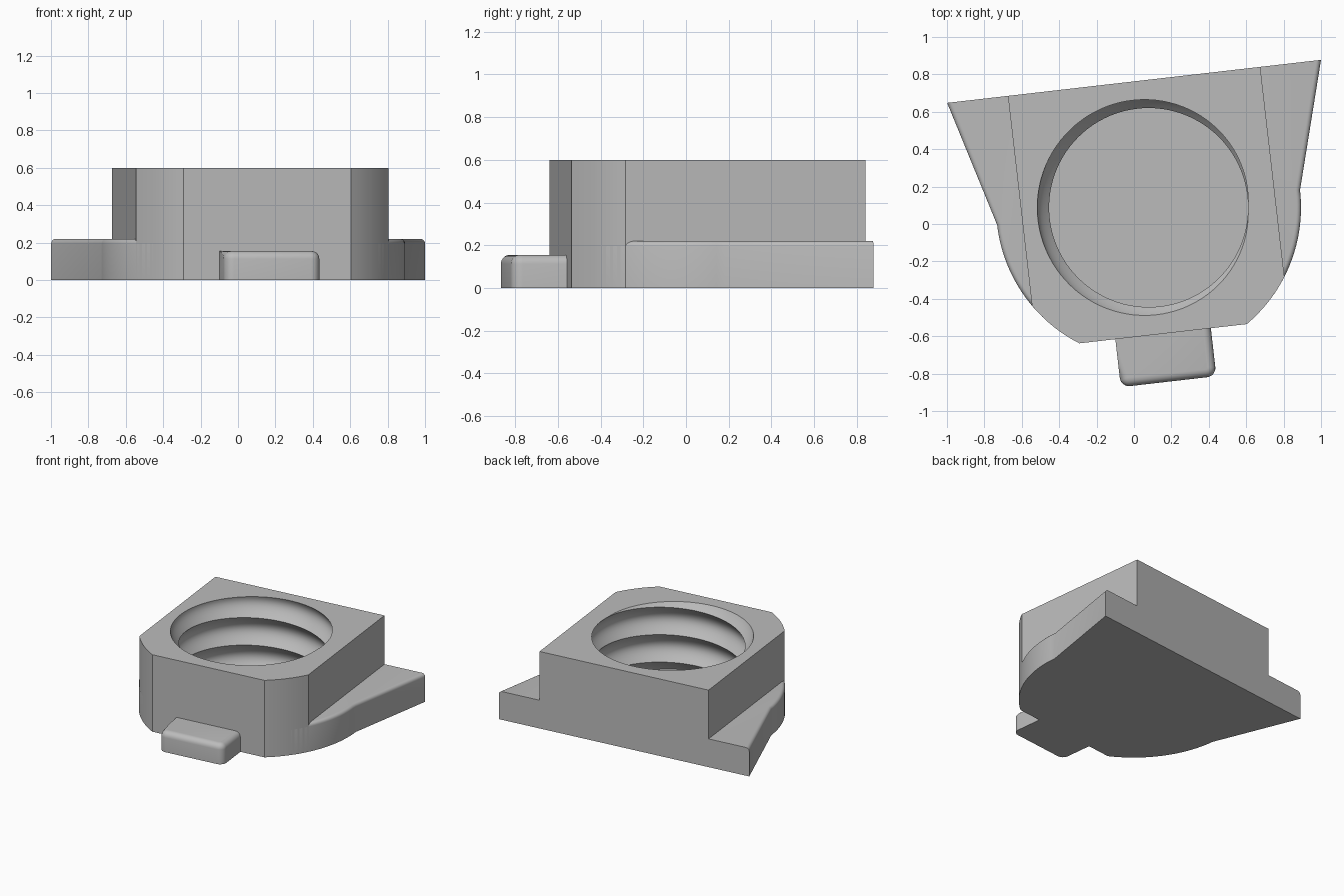
import bpy, bmesh, math
from mathutils import Matrix

cube = bpy.data.objects.get("Cube")
if cube:
    bpy.data.objects.remove(cube, do_unlink=True)

ANGLE = math.atan(0.115)
PLACE = Matrix.Translation((0.078, 0.088, 0)) @ Matrix.Rotation(ANGLE, 4, 'Z')
HALF, ROUND, HEIGHT = 0.679, 0.815, 0.6          # body half width, corner radius, height
PITCH, CREST, DEPTH, FLOOR = 0.214, 0.532, 0.063, 0.06

grey = bpy.data.materials.new("plain grey")
grey.use_nodes = True
grey.diffuse_color = (0.5, 0.5, 0.5, 1)
grey.node_tree.nodes["Principled BSDF"].inputs["Base Color"].default_value = (0.5, 0.5, 0.5, 1)


def arc(cx, cy, r, start, end, steps):
    angles = [start + (end - start) * i / steps for i in range(steps + 1)]
    return [(cx + r * math.cos(a), cy + r * math.sin(a)) for a in angles]


def finish(name, bm):
    bmesh.ops.recalc_face_normals(bm, faces=bm.faces)
    bm.transform(PLACE)
    mesh = bpy.data.meshes.new(name)
    bm.to_mesh(mesh)
    bm.free()
    mesh.materials.append(grey)
    obj = bpy.data.objects.new(name, mesh)
    bpy.context.collection.objects.link(obj)
    bpy.ops.object.select_all(action='DESELECT')
    obj.select_set(True)
    bpy.context.view_layer.objects.active = obj
    bpy.ops.object.shade_smooth_by_angle(angle=math.radians(32))


def extrude_outline(bm, points, height):
    """Floor and walls of a prism; returns the top edge loop."""
    low = [bm.verts.new((x, y, 0)) for x, y in points]
    high = [bm.verts.new((x, y, height)) for x, y in points]
    bm.faces.new(low)
    for i in range(len(points)):
        j = (i + 1) % len(points)
        bm.faces.new((low[i], low[j], high[j], high[i]))
    return high


def rounded_prism(name, points, height, radius, is_round):
    """Prism whose top edges are filleted where the rule holds."""
    bm = bmesh.new()
    top = bm.faces.new(extrude_outline(bm, points, height))
    bmesh.ops.recalc_face_normals(bm, faces=bm.faces)
    edges = []
    for e in top.edges:
        mid = (e.verts[0].co + e.verts[1].co) / 2
        if is_round(mid.x, mid.y):
            edges.append(e)
    bmesh.ops.bevel(bm, geom=edges, offset=radius, segments=5, profile=0.5, affect='EDGES')
    finish(name, bm)


# Body: square block with two front corners cut by a circle, and a threaded blind bore
bm = bmesh.new()
near = math.acos(HALF / ROUND)
far = math.asin(HALF / ROUND)
right_corner = arc(0, 0, ROUND, -far, -near, 8)
left_corner = [(-x, y) for x, y in reversed(right_corner)]
top = extrude_outline(bm, right_corner + [(HALF, HALF), (-HALF, HALF)] + left_corner, HEIGHT)

COLS, ROWS = 96, 12                              # per turn, per pitch
TURNS = math.ceil(HEIGHT / PITCH) + 2


def thread_vert(col, row):
    z = HEIGHT + PITCH * (row / ROWS + col / COLS - TURNS)
    z = min(max(z, FLOOR), HEIGHT)
    phase = (z - HEIGHT) / PITCH - col / COLS
    r = CREST + DEPTH * abs(math.sin(math.pi * phase))
    a = math.tau * col / COLS - ANGLE
    return bm.verts.new((r * math.cos(a), r * math.sin(a), z))


grid = [[thread_vert(c, r) for r in range((TURNS + 1) * ROWS + 1)] for c in range(COLS + 1)]
for c in range(COLS):
    for r in range((TURNS + 1) * ROWS):
        a, b = grid[c], grid[c + 1]
        if max(v.co.z for v in (a[r], b[r], b[r + 1], a[r + 1])) > FLOOR + 1e-6 \
                and min(v.co.z for v in (a[r], b[r], b[r + 1], a[r + 1])) < HEIGHT - 1e-6:
            bm.faces.new((a[r], b[r], b[r + 1], a[r + 1]))
bmesh.ops.remove_doubles(bm, verts=bm.verts, dist=1e-5)
bmesh.ops.delete(bm, geom=[v for v in bm.verts if not v.link_faces], context='VERTS')


def open_edges(z):
    return [e for e in bm.edges if e.is_boundary and all(abs(v.co.z - z) < 1e-4 for v in e.verts)]


bmesh.ops.triangle_fill(bm, edges=open_edges(FLOOR), use_beauty=True)
bmesh.ops.triangle_fill(bm, edges=open_edges(HEIGHT), use_beauty=True)
finish("threaded_body", bm)

# Side ears: low flared wings with a rounded outer rim
ear = arc(0, 0, ROUND, -math.acos(0.6 / ROUND), 0, 16) + [(1.006, HALF), (0.6, HALF)]
for side, name in ((1, "right_ear"), (-1, "left_ear")):
    rounded_prism(name, [(x * side, y) for x, y in ear], 0.22, 0.025,
                  lambda x, y: abs(x) > 0.61 and y < 0.67)

# Front tab: rounded vertical corners, top fillet on the front and one side
tab = [(0.257, -0.62), (-0.257, -0.62)]
tab += arc(-0.207, -0.887, 0.05, math.pi, math.pi * 1.5, 6)
tab += arc(0.207, -0.887, 0.05, -math.pi / 2, 0, 6)
rounded_prism("front_tab", tab, 0.155, 0.042, lambda x, y: y < -0.888 or x > 0.25)
